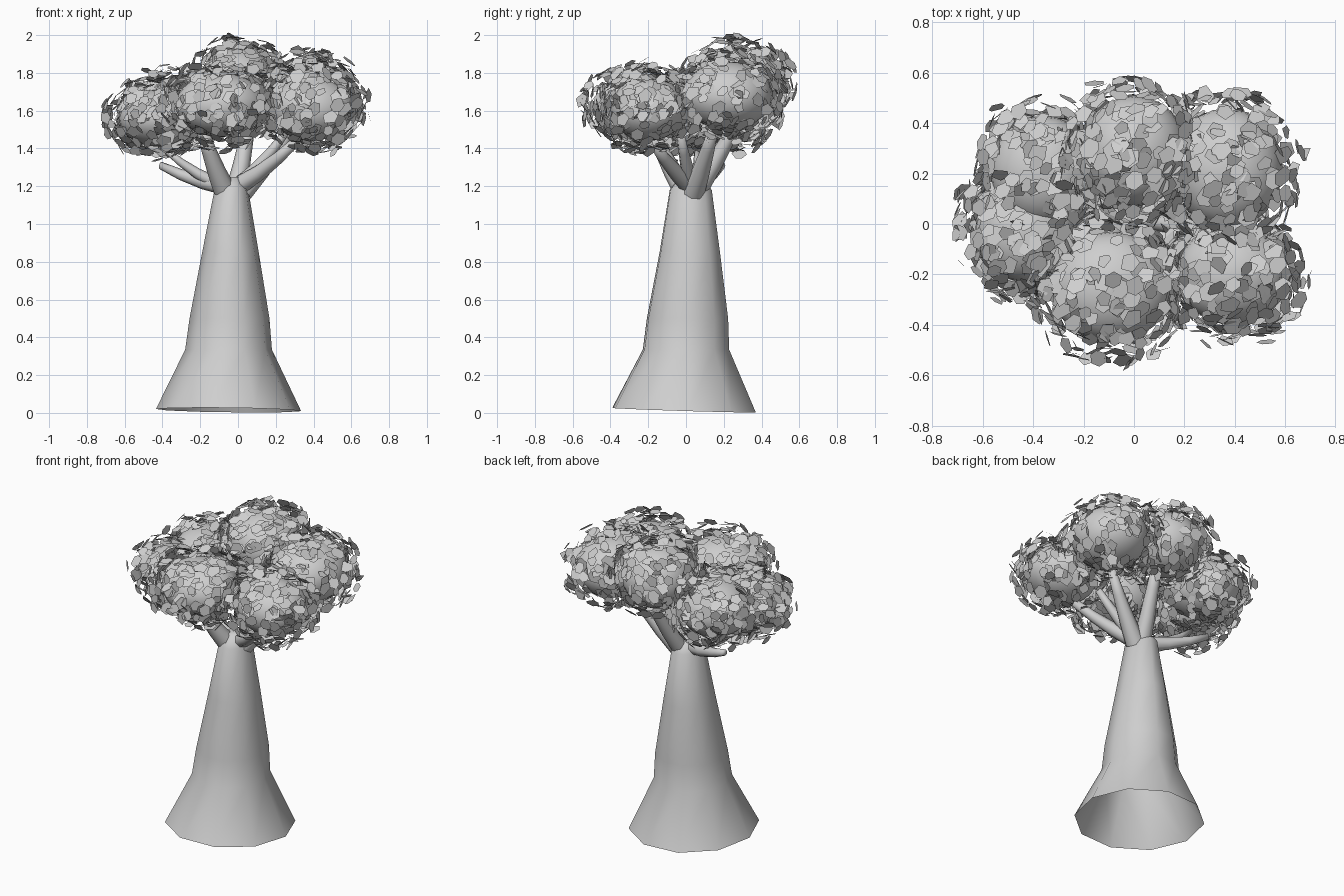
import bpy, bmesh, math, random
from mathutils import Vector

random.seed(4)
cube = bpy.data.objects.get("Cube")
if cube:
    bpy.data.objects.remove(cube)

grey = bpy.data.materials.new("plain_grey")
grey.use_nodes = True
grey.diffuse_color = (0.62, 0.62, 0.62, 1)
grey.node_tree.nodes["Principled BSDF"].inputs["Base Color"].default_value = grey.diffuse_color


def make_object(name, bm, smooth):
    mesh = bpy.data.meshes.new(name)
    bm.to_mesh(mesh)
    bm.free()
    mesh.materials.append(grey)
    for face in mesh.polygons:
        face.use_smooth = smooth
    obj = bpy.data.objects.new(name, mesh)
    bpy.context.collection.objects.link(obj)
    return obj


def loft(bm, rings):
    """Skin a list of rings of points into a tube with a closed top."""
    loops = [[bm.verts.new(p) for p in ring] for ring in rings]
    for low, high in zip(loops, loops[1:]):
        for i in range(len(low)):
            j = (i + 1) % len(low)
            bm.faces.new((low[i], low[j], high[j], high[i]))
    bm.faces.new(loops[-1])


# Trunk: flared, open underneath, with a slightly tilted foot
SIDES = 10
profile = [  # z, centre x, centre y, radius x, radius y
    (0.015, -0.05, -0.01, 0.385, 0.392), (0.335, -0.05, 0.0, 0.23, 0.236),
    (0.5, -0.045, 0.008, 0.212, 0.222), (0.85, -0.04, 0.02, 0.15, 0.165),
    (1.18, -0.035, 0.025, 0.09, 0.115), (1.25, -0.03, 0.025, 0.05, 0.06)]
rings = []
for level, (z, cx, cy, rx, ry) in enumerate(profile):
    ring = []
    for i in range(SIDES):
        a = math.tau * (i + 0.1) / SIDES
        tilt = -0.005 * math.cos(a) - 0.012 * math.sin(a) if level == 0 else 0
        ring.append((cx + rx * math.cos(a), cy + ry * math.sin(a), z + tilt))
    rings.append(ring)
bm = bmesh.new()
loft(bm, rings)
make_object("trunk", bm, True)


# Branches: tapered limbs with a slight upward bend
def branch(name, start, end, r0, r1):
    start, end = Vector(start), Vector(end)
    axis = (end - start).normalized()
    u = axis.orthogonal().normalized()
    v = axis.cross(u)
    rings = []
    for t in (0, 0.35, 0.7, 1):
        centre = start.lerp(end, t) - Vector((0, 0, 0.07 * t * (1 - t)))
        r = r0 + (r1 - r0) * t
        rings.append([centre + r * (math.cos(a) * u + math.sin(a) * v)
                      for a in (math.tau * i / 8 for i in range(8))])
    bm = bmesh.new()
    loft(bm, rings)
    make_object(name, bm, True)


branch("branch_front", (-0.07, -0.01, 1.18), (-0.19, -0.18, 1.5), 0.06, 0.03)
branch("branch_front_left", (0.0, 0.02, 1.2), (0.31, -0.18, 1.44), 0.05, 0.025)
branch("branch_left", (0.0, 0.03, 1.2), (0.25, -0.03, 1.48), 0.045, 0.02)
branch("branch_back_left", (0.02, 0.04, 1.17), (0.3, 0.15, 1.52), 0.06, 0.025)
branch("branch_back", (-0.01, 0.06, 1.18), (0.07, 0.3, 1.6), 0.055, 0.03)
branch("branch_right", (-0.06, 0.03, 1.2), (-0.41, 0.19, 1.31), 0.05, 0.02)
branch("branch_right_fork", (-0.12, 0.06, 1.22), (-0.39, 0.06, 1.4), 0.035, 0.015)

# Crown: overlapping rounded clumps
clumps = {  # centre, radii
    "front": ((-0.09, -0.25, 1.63), (0.24, 0.22, 0.17)),
    "front_left": ((0.39, -0.2, 1.61), (0.22, 0.2, 0.17)),
    "back_left": ((0.37, 0.22, 1.68), (0.22, 0.24, 0.18)),
    "back": ((0.0, 0.29, 1.74), (0.21, 0.22, 0.19)),
    "back_right": ((-0.36, 0.21, 1.6), (0.21, 0.22, 0.17)),
    "right": ((-0.43, -0.02, 1.56), (0.2, 0.21, 0.15)),
}
for name, (centre, radii) in clumps.items():
    bm = bmesh.new()
    bmesh.ops.create_uvsphere(bm, u_segments=24, v_segments=14, radius=1)
    bmesh.ops.scale(bm, vec=radii, verts=bm.verts)
    bmesh.ops.translate(bm, vec=centre, verts=bm.verts)
    make_object("crown_" + name, bm, True)


def buried(p, own):
    """True if a point lies inside a neighbouring clump."""
    for name, (c, r) in clumps.items():
        if name != own and sum(((p[i] - c[i]) / r[i]) ** 2 for i in range(3)) < 0.9:
            return True
    return False


# Leaves: flat irregular pentagons and hexagons hovering around each clump
for name, (centre, radii) in clumps.items():
    bm = bmesh.new()
    for _ in range(330):
        d = Vector([random.gauss(0, 1) for _ in range(3)]).normalized()
        gap = random.uniform(0.005, 0.1)
        reach = (gap, gap, gap * 0.75)
        p = Vector([centre[i] + d[i] * (radii[i] + reach[i]) for i in range(3)])
        if buried(p, name):
            continue
        jitter = Vector([random.uniform(-0.55, 0.55) for _ in range(3)])
        normal = (Vector([d[i] / radii[i] for i in range(3)]).normalized() + jitter).normalized()
        u = normal.orthogonal().normalized()
        v = normal.cross(u)
        sides = random.choice((5, 6))
        size = random.uniform(0.03, 0.047)
        spin = random.uniform(0, math.tau)
        points = []
        for i in range(sides):
            a = math.tau * (i + random.uniform(-0.2, 0.2)) / sides + spin
            points.append(bm.verts.new(p + size * (math.cos(a) * u + 0.85 * math.sin(a) * v)))
        bm.faces.new(points)
    make_object("leaves_" + name, bm, False)
